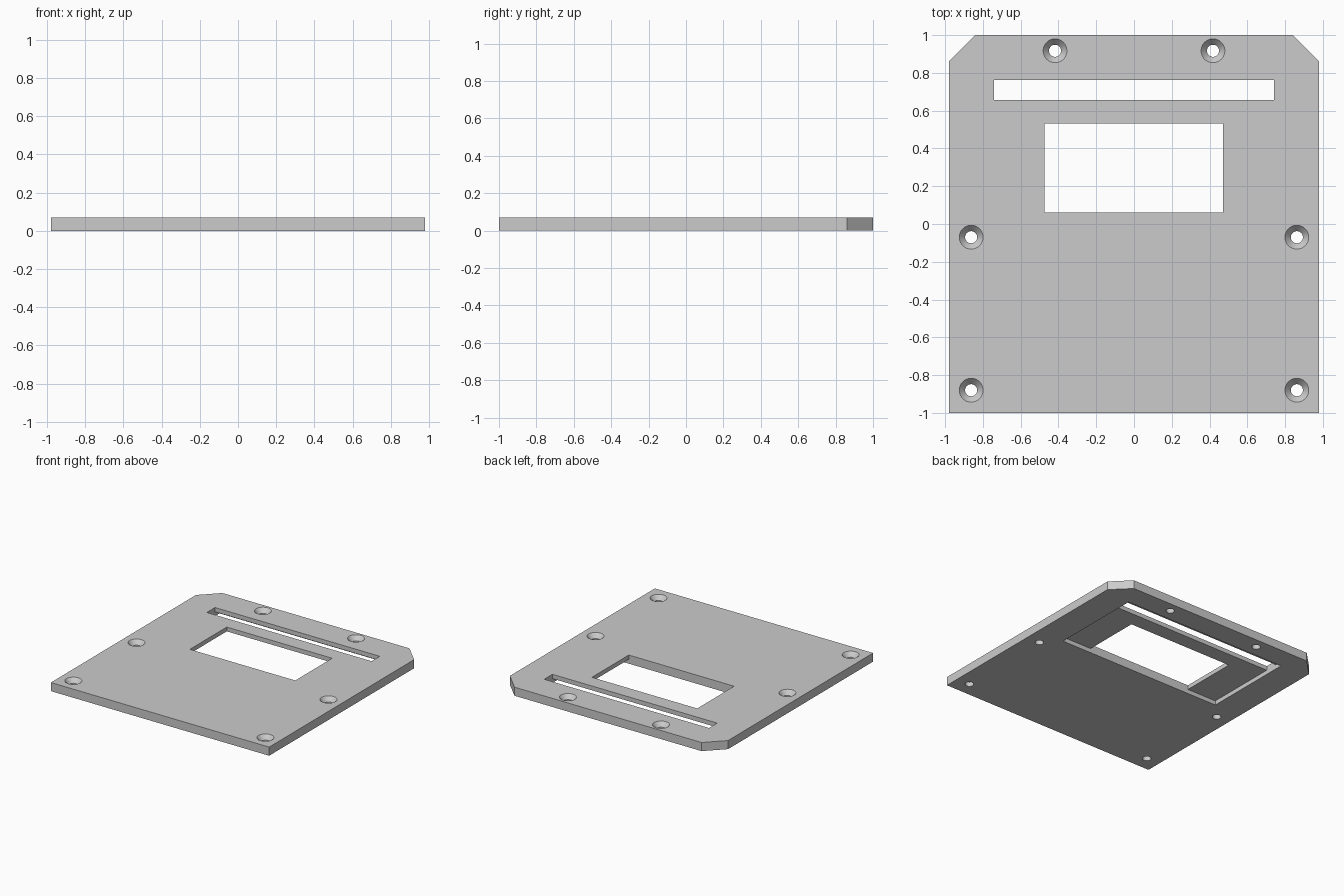
import bpy, bmesh

if "Cube" in bpy.data.objects:
    bpy.data.objects.remove(bpy.data.objects["Cube"])

H = 0.07        # plate thickness
POCKET = 0.035  # depth of the recess under the plate

grey = bpy.data.materials.new("plain grey")
grey.diffuse_color = (0.6, 0.6, 0.6, 1)
grey.use_nodes = True
grey.node_tree.nodes["Principled BSDF"].inputs["Base Color"].default_value = grey.diffuse_color


def prism(name, pts, z0, z1):
    """Extrude a flat outline between two heights."""
    bm = bmesh.new()
    face = bm.faces.new([bm.verts.new((x, y, z0)) for x, y in pts])
    up = bmesh.ops.extrude_face_region(bm, geom=[face])["geom"]
    bmesh.ops.translate(bm, vec=(0, 0, z1 - z0),
                        verts=[v for v in up if isinstance(v, bmesh.types.BMVert)])
    bmesh.ops.recalc_face_normals(bm, faces=bm.faces)
    mesh = bpy.data.meshes.new(name)
    bm.to_mesh(mesh)
    bm.free()
    mesh.materials.append(grey)
    ob = bpy.data.objects.new(name, mesh)
    bpy.context.collection.objects.link(ob)
    return ob


def box(name, x0, x1, y0, y1, z0, z1):
    return prism(name, [(x0, y0), (x1, y0), (x1, y1), (x0, y1)], z0, z1)


def cone(name, x, y, r0, r1, z0, z1):
    bpy.ops.mesh.primitive_cone_add(vertices=48, radius1=r0, radius2=r1, depth=z1 - z0,
                                    location=(x, y, (z0 + z1) / 2))
    ob = bpy.context.object
    ob.name = name
    ob.data.materials.append(grey)
    return ob


# Plate with two clipped rear corners
plate = prism("cover_plate", [(-0.98, -1), (0.98, -1), (0.98, 0.86), (0.84, 1),
                              (-0.84, 1), (-0.98, 0.86)], 0, H)

# Underside recess, long slot and window
cutters = [
    box("recess_cutter", -0.74, 0.74, 0.06, 0.82, -0.05, POCKET),
    box("slot_cutter", -0.74, 0.74, 0.657, 0.762, 0.02, H + 0.05),
    box("window_cutter", -0.474, 0.472, 0.06, 0.533, 0.02, H + 0.05),
]

# Countersunk screw holes
R, r, SINK = 0.063, 0.032, 0.035
slope = (R - r) / SINK
for px, py in [(0.418, 0.917), (0.862, -0.07), (0.862, -0.88)]:
    for side in (-1, 1):
        cutters.append(cone("hole_cutter", side * px, py, r, r, -0.05, H + 0.05))
        cutters.append(cone("sink_cutter", side * px, py, r, R + slope * 0.01,
                            H - SINK, H + 0.01))

# Cut everything out of the plate
bpy.context.view_layer.objects.active = plate
for c in cutters:
    m = plate.modifiers.new(c.name, "BOOLEAN")
    m.operation = "DIFFERENCE"
    m.solver = "EXACT"
    m.object = c
    bpy.ops.object.modifier_apply({} and "" or "EXEC_DEFAULT", modifier=m.name)
for c in cutters:
    bpy.data.objects.remove(c, do_unlink=True)

bpy.ops.object.select_all(action="DESELECT")
plate.select_set(True)
bpy.ops.object.shade_smooth_by_angle(angle=0.5)
